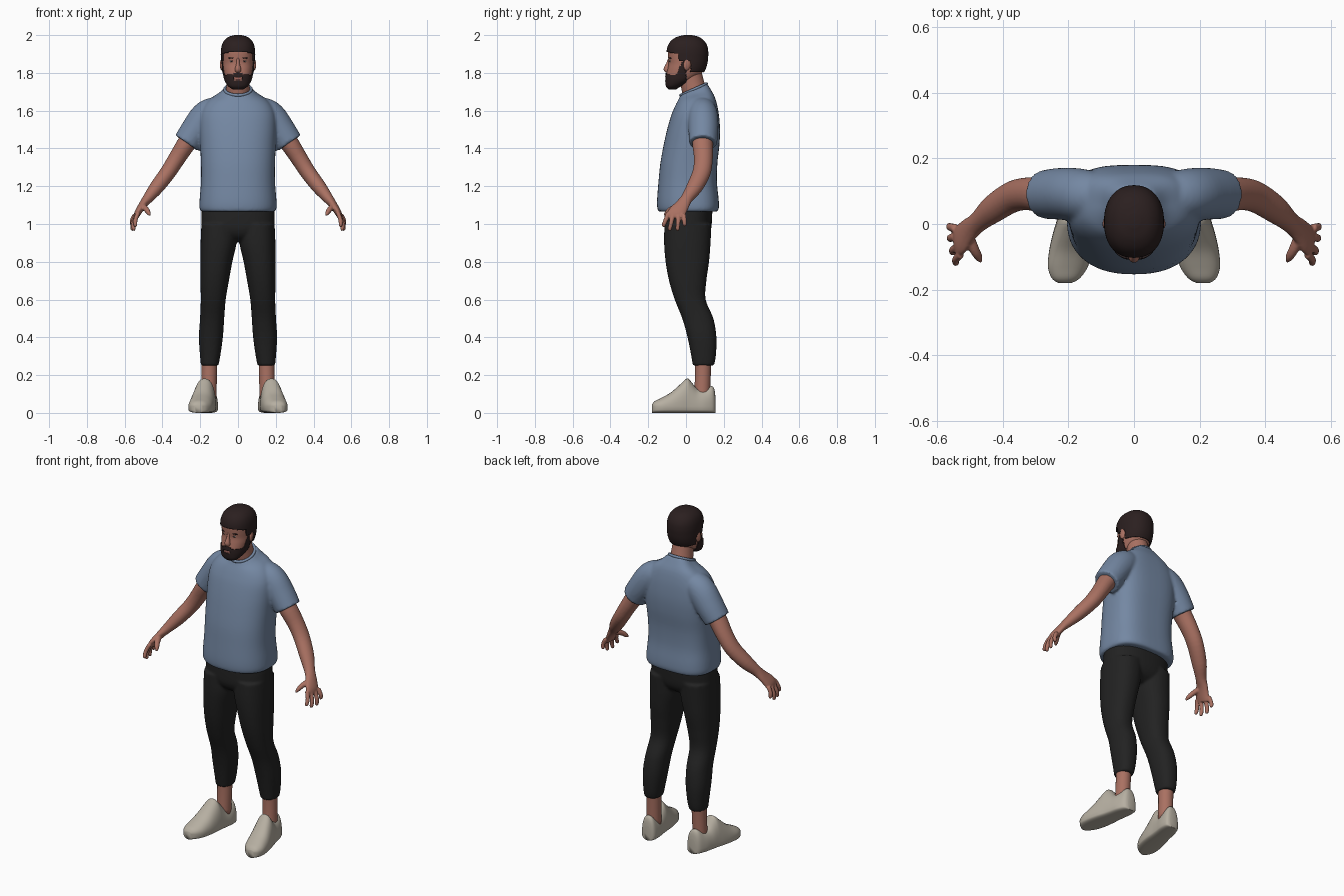
import bpy, bmesh, math
from mathutils import Vector

if "Cube" in bpy.data.objects:
    bpy.data.objects.remove(bpy.data.objects["Cube"])


def material(name, r, g, b):
    m = bpy.data.materials.new(name)
    m.diffuse_color = (r, g, b, 1)
    m.use_nodes = True
    m.node_tree.nodes["Principled BSDF"].inputs["Base Color"].default_value = m.diffuse_color
    return m


SHIRT = material("blue_cloth", .175, .245, .365)
SKIN = material("skin", .40, .165, .122)
HAIR = material("dark_brown_hair", .024, .014, .014)
BLACK = material("black_cloth", .016, .016, .016)
SHOE = material("beige_shoe", .47, .43, .36)
WHITE = material("eye_white", .50, .45, .42)
LIP = material("lip", .33, .12, .10)


def smooth(rows, k=4):
    """Catmull-Rom resampling of rows of numbers."""
    out, n = [], len(rows)
    for i in range(n - 1):
        p = [rows[max(0, min(n - 1, i + j))] for j in (-1, 0, 1, 2)]
        for s in range(k):
            t = s / k
            out.append([.5 * (2 * b + (c - a) * t + (2 * a - 5 * b + 4 * c - d) * t * t
                              + (3 * b - a - 3 * c + d) * t ** 3) for a, b, c, d in zip(*p)])
    return out + [list(rows[-1])]


def sp(v, n):
    return math.copysign(abs(v) ** (2 / n), v)


def angles(n):
    return [2 * math.pi * i / n for i in range(n)]


def level(rows, nf=2.2, nb=2.2, n=40, k=4):
    """Horizontal rings from rows (z, x0, x1, y0, y1, tilt)."""
    rings = []
    for z, x0, x1, y0, y1, tilt in smooth(rows, k):
        ring = []
        for a in angles(n):
            c, s = math.cos(a), math.sin(a)
            e = nb if s > 0 else nf
            ring.append(Vector(((x0 + x1) / 2 + (x1 - x0) / 2 * sp(c, e),
                                (y0 + y1) / 2 + (y1 - y0) / 2 * sp(s, e), z + tilt * s)))
        rings.append(ring)
    return rings


def tube(rows, n=24, k=4):
    """Rings along a path from rows (x, y, z, radius across, radius along y)."""
    rows = smooth(rows, k)
    pts = [Vector(r[:3]) for r in rows]
    rings = []
    for i, r in enumerate(rows):
        t = (pts[min(i + 1, len(pts) - 1)] - pts[max(i - 1, 0)]).normalized()
        v = (Vector((0, 1, 0)) - t * t.y).normalized()
        u = t.cross(v)
        rings.append([pts[i] + u * r[3] * math.cos(a) + v * r[4] * math.sin(a) for a in angles(n)])
    return rings


def flip(rings):
    return [[Vector((-p.x, p.y, p.z)) for p in ring] for ring in rings]


def make(name, lofts, mat, voxel=0, rounds=4, rule=None, thick=0):
    bm = bmesh.new()
    for rings in lofts:
        vs = [[bm.verts.new(p) for p in ring] for ring in rings]
        n = len(vs[0])
        for a, b in zip(vs, vs[1:]):
            for i in range(n):
                bm.faces.new((a[i], a[(i + 1) % n], b[(i + 1) % n], b[i]))
        bm.faces.new(vs[0])
        bm.faces.new(vs[-1])
    bmesh.ops.recalc_face_normals(bm, faces=bm.faces)
    if rule:
        drop = [f for f in bm.faces if not rule(*f.calc_center_median())]
        bmesh.ops.delete(bm, geom=drop, context='FACES')
    for f in bm.faces:
        f.smooth = True
    me = bpy.data.meshes.new(name)
    bm.to_mesh(me)
    bm.free()
    me.materials.append(mat)
    ob = bpy.data.objects.new(name, me)
    bpy.context.collection.objects.link(ob)
    if voxel:
        m = ob.modifiers.new("blend", 'REMESH')
        m.mode, m.voxel_size, m.use_smooth_shade = 'VOXEL', voxel, True
        m = ob.modifiers.new("relax", 'SMOOTH')
        m.iterations = rounds
    if thick:
        m = ob.modifiers.new("shell", 'SOLIDIFY')
        m.thickness, m.offset = thick, 1
    return ob


def ball(name, loc, scale, mat, rot=(0, 0, 0)):
    bpy.ops.mesh.primitive_uv_sphere_add(segments=20, ring_count=12, location=loc, rotation=rot)
    ob = bpy.context.object
    ob.name, ob.scale = name, scale
    ob.data.materials.append(mat)
    bpy.ops.object.shade_smooth()
    return ob


# shirt: torso and two sleeves blended
torso = [(z, -w, w, y0, y1, t) for z, w, y0, y1, t in (
    (1.065, .196, -.146, .166, 0), (1.085, .204, -.152, .174, 0), (1.13, .203, -.153, .173, 0),
    (1.22, .196, -.146, .164, 0), (1.32, .196, -.136, .166, 0), (1.42, .20, -.118, .177, 0),
    (1.50, .203, -.10, .18, 0), (1.57, .20, -.08, .175, 0), (1.62, .183, -.062, .166, .005),
    (1.66, .15, -.047, .152, .014), (1.69, .10, -.036, .13, .024), (1.712, .074, -.03, .112, .031))]
sleeve = tube([(.08, .075, 1.635, .045, .06), (.13, .085, 1.60, .075, .075), (.175, .09, 1.56, .084, .08),
               (.225, .092, 1.495, .079, .079), (.272, .09, 1.428, .073, .074)], n=32)
make("shirt", [level(torso, 2.3, 3.0, 64), sleeve, flip(sleeve)], SHIRT, .008, 4)
bpy.ops.mesh.primitive_torus_add(major_radius=.07, minor_radius=.008, major_segments=40, minor_segments=10,
                                 location=(0, .04, 1.712), rotation=(.42, 0, 0))
collar = bpy.context.object
collar.name = "shirt_collar"
collar.scale.y = 1.06
collar.data.materials.append(SHIRT)
bpy.ops.object.shade_smooth()

# trousers: hips and two legs blended
hips = [(1.09, -.19, .19, -.11, .14, 0), (1.03, -.194, .194, -.114, .138, 0),
        (.97, -.19, .19, -.112, .132, 0), (.93, -.15, .15, -.09, .11, 0), (.905, -.08, .08, -.05, .07, 0)]
leg = [(1.0, .005, .194, -.114, .135, 0), (.9, .008, .198, -.116, .13, 0), (.8, .03, .199, -.108, .122, 0),
       (.7, .048, .199, -.09, .108, 0), (.6, .065, .197, -.06, .104, 0), (.5, .073, .201, -.02, .145, 0),
       (.4, .08, .207, .008, .161, 0), (.3, .094, .201, .028, .158, 0), (.25, .104, .196, .036, .148, 0)]
leg = level(leg, 2.3, 2.3)
make("trousers", [level(hips, 2.4, 2.4, 48), leg, flip(leg)], BLACK, .008, 3)

# ankles
ankle = tube([(.152, .092, .32, .044, .046), (.152, .09, .22, .041, .042), (.155, .085, .08, .041, .042)])
make("ankles", [ankle, flip(ankle)], SKIN)

# shoes: upright rings from heel to toe, flat underneath
shoe = []
for y, w, h in smooth([(.156, .022, .085), (.15, .036, .125), (.135, .046, .142), (.10, .054, .125),
                       (.06, .056, .128), (.025, .058, .168), (.005, .06, .182), (-.03, .064, .152),
                       (-.08, .066, .108), (-.13, .061, .08), (-.165, .043, .062), (-.18, .02, .045)]):
    ring = []
    for a in angles(32):
        c, s = math.cos(a), math.sin(a)
        z = .035 + (h - .035) * s if s > 0 else .035 - .035 * abs(s) ** .35
        ring.append(Vector((.178 - .18 * y + w * sp(c, 2.4), y, z)))
    shoe.append(ring)
make("shoes", [shoe, flip(shoe)], SHOE)

# arms with hands: arm, four fingers and thumb blended
parts = [tube([(.20, .09, 1.52, .055, .06), (.27, .088, 1.43, .05, .055), (.325, .092, 1.345, .045, .05),
               (.372, .082, 1.272, .042, .048), (.43, .045, 1.195, .038, .043), (.476, .005, 1.137, .028, .032),
               (.505, -.02, 1.10, .021, .038), (.53, -.048, 1.06, .018, .047), (.54, -.057, 1.035, .012, .042)])]
for base, tip in (((.528, -.092, 1.06), (.545, -.122, .985)), ((.538, -.07, 1.045), (.554, -.088, .964)),
                  ((.545, -.04, 1.04), (.561, -.045, .964)), ((.546, -.012, 1.05), (.563, -.006, .988))):
    a, b = Vector(base), Vector(tip)
    mid = a.lerp(b, .5) + Vector((.006, 0, 0))
    parts.append(tube([(*a, .012, .013), (*mid, .0115, .012), (*a.lerp(b, .9), .01, .0105), (*b, .004, .004)], 12))
parts.append(tube([(.51, -.025, 1.10, .017, .019), (.488, -.075, 1.08, .015, .016),
                   (.474, -.1, 1.06, .012, .013), (.467, -.115, 1.045, .005, .005)], 12))
make("arms", parts + [flip(p) for p in parts], SKIN, .0045, 3)

# neck and head
make("neck", [tube([(0, .06, 1.64, .066, .066), (0, .042, 1.71, .063, .064), (0, .03, 1.76, .06, .062),
                    (0, .015, 1.83, .06, .06)], 32)], SKIN)
skull = level([(z, -w, w, y0, y1, 0) for z, w, y0, y1 in (
    (1.717, .025, -.09, -.055), (1.732, .048, -.102, -.03), (1.76, .066, -.105, .03), (1.79, .074, -.104, .075),
    (1.82, .08, -.098, .095), (1.85, .082, -.092, .105), (1.88, .083, -.094, .109), (1.91, .083, -.095, .11),
    (1.94, .079, -.089, .105), (1.965, .068, -.073, .09), (1.983, .047, -.045, .065), (1.992, .018, -.01, .03))],
    2.3, 2.2, 96, 7)
make("head", [skull], SKIN)


# hair cap and beard: thickened patches of the head
def is_hair(x, y, z):
    return z > 1.908 - .25 * max(0, abs(x) - .05) or (y > -.035 and z > 1.865) or (y > .025 and z > 1.805)


def is_beard(x, y, z):
    if abs(x) < .022 and 1.762 < z < 1.778 and y < -.06:
        return False
    top = 1.792 + 2.2 * max(0, y + .05) + (.006 if abs(x) < .025 and y < 0 else 0)
    return y < .0 and z < min(top, 1.87)


make("hair", [skull], HAIR, rule=is_hair, thick=.008)
make("beard", [skull], HAIR, rule=is_beard, thick=.005)

# nose, lips, ears, eyes, brows
make("nose", [tube([(0, -.086, 1.875, .008, .009), (0, -.094, 1.848, .009, .011), (0, -.1, 1.822, .016, .018),
                    (0, -.098, 1.81, .016, .014), (0, -.094, 1.803, .009, .006)], 20)], SKIN)
ball("lips", (0, -.101, 1.769), (.022, .007, .008), LIP)
for side, s in (("left", 1), ("right", -1)):
    ball(side + "_ear", (s * .084, .006, 1.845), (.011, .02, .032), SKIN, (-.15, 0, s * .3))
    ball(side + "_eye", (s * .033, -.0825, 1.862), (.012, .006, .005), WHITE, (0, 0, s * .2))
    ball(side + "_iris", (s * .033, -.0865, 1.862), (.0045, .003, .0045), HAIR)
    ball(side + "_brow", (s * .035, -.0845, 1.879), (.019, .006, .004), HAIR, (0, s * .08, s * .25))
